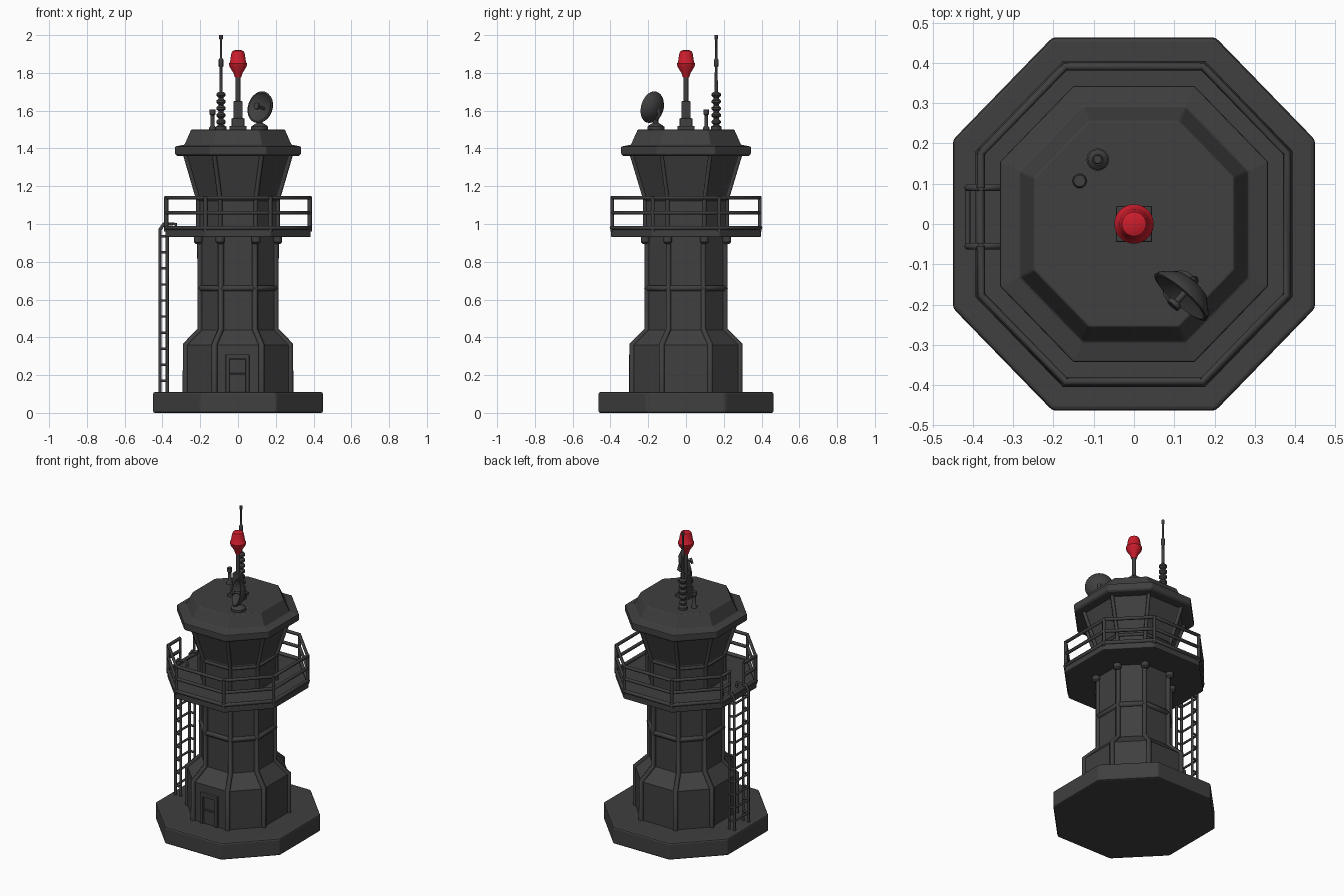
import bpy, bmesh, math
from mathutils import Vector

cube = bpy.data.objects.get("Cube")
if cube:
    bpy.data.objects.remove(cube, do_unlink=True)


def material(name, rgb):
    m = bpy.data.materials.new(name)
    m.use_nodes = True
    m.diffuse_color = (*rgb, 1)
    m.node_tree.nodes["Principled BSDF"].inputs["Base Color"].default_value = (*rgb, 1)
    return m


GREY = material("dark grey", (0.05, 0.05, 0.05))
RED = material("beacon red", (0.6, 0.012, 0.025))
CORNER, DEPTH = 0.45, 1.03   # octagon corner position and y stretch


def octagon(a, z):
    c = a * CORNER
    pts = [(a, -c), (a, c), (c, a), (-c, a), (-a, c), (-a, -c), (-c, -a), (c, -a)]
    return [Vector((x, y * DEPTH, z)) for x, y in pts]


def add(name, bm, mat=GREY, bevel=0):
    bmesh.ops.recalc_face_normals(bm, faces=bm.faces)
    me = bpy.data.meshes.new(name)
    bm.to_mesh(me)
    bm.free()
    me.materials.append(mat)
    ob = bpy.data.objects.new(name, me)
    bpy.context.collection.objects.link(ob)
    if bevel:
        b = ob.modifiers.new("Bevel", "BEVEL")
        b.width, b.segments, b.limit_method = bevel, 2, "ANGLE"
    return ob


def loft(name, rings, mat=GREY, bevel=0, inset=None):
    """Skin a stack of vertex rings and cap both ends."""
    bm = bmesh.new()
    loops = [[bm.verts.new(p) for p in r] for r in rings]
    n = len(loops[0])
    panels = []
    for k, (lo, hi) in enumerate(zip(loops, loops[1:])):
        for i in range(n):
            f = bm.faces.new((lo[i], lo[(i + 1) % n], hi[(i + 1) % n], hi[i]))
            if k == inset:
                panels.append(f)
    bm.faces.new(loops[0][::-1])
    bm.faces.new(loops[-1])
    if panels:
        bmesh.ops.recalc_face_normals(bm, faces=bm.faces)
        bmesh.ops.inset_individual(bm, faces=panels, thickness=0.018, depth=-0.008)
    return add(name, bm, mat, bevel)


def tower(name, profile, **kw):
    return loft(name, [octagon(a, z) for a, z in profile], **kw)


def smooth(ob):
    bpy.ops.object.select_all(action="DESELECT")
    ob.select_set(True)
    bpy.context.view_layer.objects.active = ob
    bpy.ops.object.shade_smooth_by_angle(angle=math.radians(40))


def turned(name, profile, origin, axis=(0, 0, 1), mat=GREY, sides=16):
    """Revolve (radius, height) points about an axis."""
    q = Vector(axis).to_track_quat("Z", "Y")
    rings = [[Vector(origin) + q @ Vector((r * math.cos(t), r * math.sin(t), h))
              for t in (math.tau * i / sides for i in range(sides))] for r, h in profile]
    ob = loft(name, rings, mat)
    smooth(ob)
    return ob


def box(name, lo, hi, bevel=0.004):
    (x0, y0, z0), (x1, y1, z1) = lo, hi
    rings = [[Vector(p) for p in ((x0, y0, z), (x1, y0, z), (x1, y1, z), (x0, y1, z))]
             for z in (z0, z1)]
    return loft(name, rings, bevel=bevel)


def tubes(name, paths, radius, closed=False):
    cu = bpy.data.curves.new(name, "CURVE")
    cu.dimensions, cu.bevel_depth, cu.bevel_resolution = "3D", radius, 1
    cu.use_fill_caps = True
    for path in paths:
        s = cu.splines.new("POLY")
        s.points.add(len(path) - 1)
        for p, co in zip(s.points, path):
            p.co = (*co, 1)
        s.use_cyclic_u = closed
    cu.materials.append(GREY)
    ob = bpy.data.objects.new(name, cu)
    bpy.context.collection.objects.link(ob)
    return ob


def corner_tubes(name, profile, radius):
    rings = [octagon(a, z) for a, z in profile]
    return tubes(name, list(zip(*rings)), radius)


# Tower body
tower("base_slab", [(0.45, 0), (0.45, 0.11)], bevel=0.01)
shaft = [(0.277, 0.1), (0.277, 0.36), (0.2, 0.44), (0.2, 0.94)]
tower("tower_shaft", shaft)
corner_tubes("shaft_ribs", shaft, 0.016)
tubes("shaft_band", [octagon(0.2, 0.66)], 0.017, closed=True)
for i, p in enumerate(octagon(0.21, 0.895)):
    turned(f"deck_bracket_{i}", [(0.014, 0), (0.024, 0.01), (0.024, 0.04)], p, sides=10)

# Door on the front of the lower shaft
wall = -0.277 * DEPTH
box("door_panel", (-0.045, wall - 0.006, 0.11), (0.04, wall + 0.01, 0.285))
for name, lo, hi in (("left", (0.04, 0.11), (0.06, 0.31)), ("right", (-0.065, 0.11), (-0.045, 0.31)),
                     ("top", (-0.065, 0.285), (0.06, 0.31)), ("rail", (-0.045, 0.2), (0.04, 0.21))):
    box(f"door_frame_{name}", (lo[0], wall - 0.016, lo[1]), (hi[0], wall + 0.01, hi[1]))

# Walkway deck and railing
tower("walkway_deck", [(0.385, 0.93), (0.385, 0.97)], bevel=0.006)
tubes("kick_rail", [octagon(0.382, 0.98)], 0.012, closed=True)
corner_tubes("railing_posts", [(0.38, 0.96), (0.38, 1.145)], 0.011)
gap = (0.09, -0.055)
rails = []
for z in (1.06, 1.14):
    ring = octagon(0.38, z)
    # open the rail where the ladder arrives
    rails.append([Vector((-0.38, gap[1], z))] + ring[5:] + ring[:5] + [Vector((-0.38, gap[0], z))])
tubes("railing_bars", rails, 0.0105)
tubes("gate_posts", [[(-0.38, y, 0.96), (-0.38, y, 1.14)] for y in gap], 0.009)

# Control cabin and roof
cabin = [(0.21, 0.96), (0.21, 1.13), (0.28, 1.37)]
tower("cabin_walls", cabin, inset=1)
corner_tubes("cabin_mullions", cabin, 0.012)
tubes("cabin_sill", [octagon(0.211, 1.13)], 0.01, closed=True)
tower("roof", [(0.322, 1.36), (0.333, 1.37), (0.333, 1.41), (0.283, 1.42), (0.248, 1.5)], bevel=0.004)

# Ladder with paired side posts
outer, inner = -0.413, -0.375
posts, rungs = [], []
for y in gap:
    posts.append([(outer, y, 0.1), (outer, y, 0.97), (outer + 0.02, y, 1.0), (-0.33, y, 1.0), (-0.33, y, 0.96)])
    posts.append([(inner, y, 0.1), (inner, y, 0.95)])
for i in range(10):
    z = 0.17 + i * 0.085
    rungs.append([(outer, gap[0], z), (outer, gap[1], z)])
    rungs += [[(outer, y, z), (inner, y, z)] for y in gap]
tubes("ladder_posts", posts, 0.009)
tubes("ladder_rungs", rungs, 0.007)

# Beacon mast
box("mast_foot", (-0.045, -0.045, 1.49), (0.045, 0.045, 1.52))
box("mast_block", (-0.034, -0.034, 1.51), (0.034, 0.034, 1.56))
box("mast_sleeve", (-0.025, -0.025, 1.55), (0.025, 0.025, 1.65))
turned("mast_pole", [(0.013, 1.64), (0.013, 1.8)], (0, 0, 0))
turned("beacon_lamp", [(0.016, 1.775), (0.024, 1.8), (0.045, 1.832), (0.049, 1.85), (0.042, 1.858),
                       (0.036, 1.9), (0.03, 1.915), (0.015, 1.921)], (0, 0, 0), mat=RED, sides=24)

# Whip antenna with stacked insulators, and a short stub beside it
stack = [(0.028, 1.49), (0.028, 1.515)]
for i in range(5):
    z = 1.525 + i * 0.036
    stack += [(0.014, z), (0.025, z + 0.01), (0.025, z + 0.02), (0.014, z + 0.03)]
turned("antenna_insulator", stack, (-0.09, 0.16, 0))
turned("antenna_whip", [(0.009, 1.69), (0.008, 1.83), (0.012, 1.835), (0.012, 1.87), (0.006, 1.88),
                        (0.006, 1.975), (0.01, 1.98), (0.01, 2.0)], (-0.09, 0.16, 0), sides=10)
turned("antenna_stub", [(0.018, 1.49), (0.018, 1.51), (0.01, 1.52), (0.01, 1.575), (0.015, 1.58),
                        (0.015, 1.605)], (-0.135, 0.107, 0), sides=10)

# Radar dish
aim = Vector((-0.64, -0.72, 0.22)).normalized()
hub = Vector((0.135, -0.16, 1.612))
turned("dish_bowl", [(0.02, -0.02), (0.05, -0.012), (0.082, 0.018), (0.086, 0.03), (0.078, 0.032),
                     (0.046, 0.004), (0.01, -0.004)], hub, aim, sides=24)
turned("dish_feed", [(0.008, -0.01), (0.008, 0.045), (0.018, 0.048), (0.018, 0.06)], hub, aim, sides=10)
turned("dish_foot", [(0.045, 1.49), (0.045, 1.515), (0.025, 1.53), (0.014, 1.535), (0.014, 1.56)],
       (0.115, -0.16, 0))
tubes("dish_arm", [[(0.115, -0.16, 1.55), (0.15, -0.14, 1.58), hub - aim * 0.015]], 0.012)
